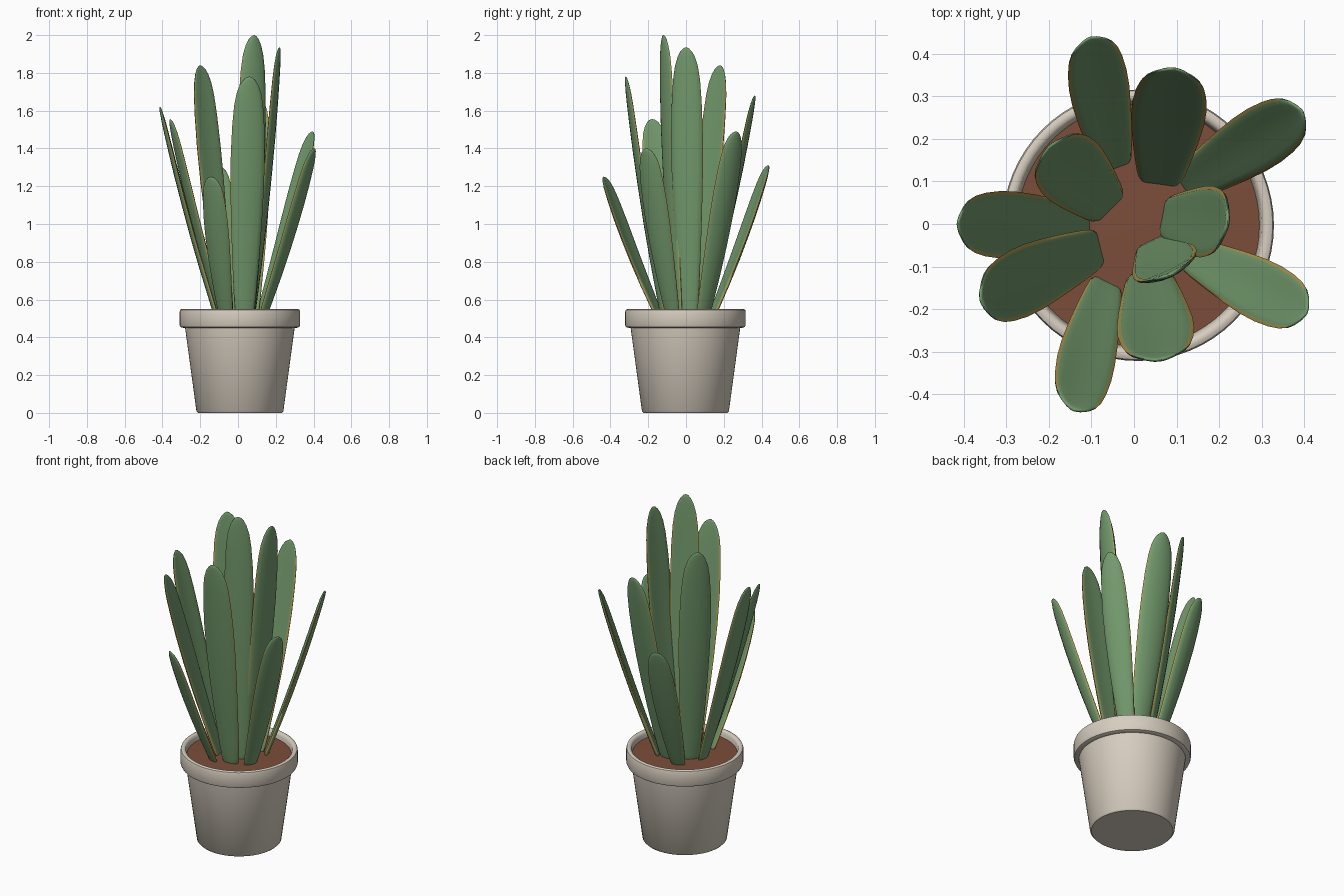
import bpy, bmesh, math
from mathutils import Vector

if "Cube" in bpy.data.objects:
    bpy.data.objects.remove(bpy.data.objects["Cube"])


def material(name, rgb):
    m = bpy.data.materials.new(name)
    m.diffuse_color = (*rgb, 1)
    m.use_nodes = True
    m.node_tree.nodes["Principled BSDF"].inputs["Base Color"].default_value = m.diffuse_color
    return m


POT = material("warm_grey_clay", (0.68, 0.615, 0.525))
SOIL = material("brown_soil", (0.20, 0.075, 0.042))
LEAF = material("leaf_green", (0.175, 0.33, 0.155))
EDGE = material("leaf_edge_ochre", (0.39, 0.31, 0.085))


def make(name, verts, faces, mats, angle=40, tags=None):
    me = bpy.data.meshes.new(name)
    me.from_pydata(verts, [], faces)
    for m in mats:
        me.materials.append(m)
    if tags:
        me.polygons.foreach_set("material_index", tags)
    bm = bmesh.new()
    bm.from_mesh(me)
    bmesh.ops.recalc_face_normals(bm, faces=bm.faces)
    bm.to_mesh(me)
    bm.free()
    ob = bpy.data.objects.new(name, me)
    bpy.context.collection.objects.link(ob)
    bpy.ops.object.select_all(action='DESELECT')
    ob.select_set(True)
    bpy.context.view_layer.objects.active = ob
    bpy.ops.object.shade_smooth_by_angle(angle=math.radians(angle))
    return ob


def lathe(name, profile, mat, n=64, cx=0.01, cy=-0.003):
    verts = [(cx + r * math.cos(2 * math.pi * k / n), cy + r * math.sin(2 * math.pi * k / n), z)
             for r, z in profile for k in range(n)]
    faces = [(i * n + k, i * n + (k + 1) % n, (i + 1) * n + (k + 1) % n, (i + 1) * n + k)
             for i in range(len(profile) - 1) for k in range(n)]
    faces.append(tuple(reversed(range(n))))
    last = (len(profile) - 1) * n
    faces.append(tuple(range(last, last + n)))
    return make(name, verts, faces, [mat])


# Pot with a thick rim, and the soil inside it
lathe("pot", [(0.222, 0), (0.230, 0.008), (0.290, 0.45), (0.305, 0.451), (0.315, 0.455),
              (0.319, 0.464), (0.319, 0.536), (0.316, 0.546), (0.308, 0.55), (0.298, 0.549),
              (0.291, 0.543), (0.288, 0.53), (0.280, 0.48)], POT)
lathe("soil", [(0.274, 0.48), (0.286, 0.511), (0.15, 0.514), (0.02, 0.515)], SOIL)

# Half width and half thickness along the leaf
SHAPE = [(0, .030, .009), (.015, .044, .011), (.04, .051, .012), (.1, .058, .012), (.25, .070, .013),
         (.4, .080, .013), (.55, .087, .012), (.68, .088, .012), (.8, .083, .011), (.88, .075, .010),
         (.93, .064, .009), (.965, .048, .007), (.985, .032, .006), (.996, .016, .004), (1, .003, .001)]


def leaf(name, base, tip, width, twist=0, n=16):
    b, e = Vector((*base, 0.495)), Vector(tip)
    ang = math.atan2(e.y - b.y, e.x - b.x) + math.radians(twist)
    along = (e - b).normalized()
    side = Vector((-math.sin(ang), math.cos(ang), 0))
    side = (side - along * side.dot(along)).normalized()
    normal = side.cross(along).normalized()  # points away from the plant
    verts, faces, tags = [], [], []
    for t, w, h in SHAPE:
        c = b.lerp(e, t) + normal * 0.012 * math.sin(math.pi * t)
        for k in range(n):
            a = 2 * math.pi * k / n
            u, s = math.cos(a), math.sin(a)
            if abs(u) > .9 and abs(u) < .99:
                u = math.copysign(.95 if s > 0 else .89, u)
            s = math.copysign(abs(s) ** .75, s) if abs(s) > 1e-6 else 0
            cup = 0.14 * w * u * u  # margins curl towards the centre
            verts.append(c + side * (w * width * u) + normal * (h * s - cup))
    for i in range(len(SHAPE) - 1):
        for k in range(n):
            faces.append((i * n + k, i * n + (k + 1) % n, (i + 1) * n + (k + 1) % n, (i + 1) * n + k))
            # ochre margin runs along both sides up to near the tip
            tags.append(1 if k in (0, n // 2 - 1, n // 2, n - 1) and SHAPE[i][0] < .92 else 0)
    faces += [tuple(reversed(range(n))), tuple(range(len(verts) - n, len(verts)))]
    make(name, verts, faces, [LEAF, EDGE], 80, tags + [0, 0])


# Leaves: base (x, y), tip (x, y, z), width factor, twist in degrees
LEAVES = [
    ((-.045, .135), (-.105, .437, 1.31), .82, 10), ((.06, .10), (.095, .365, 1.68), 1.0, 0),
    ((.12, .09), (.395, .265, 1.49), .84, 0), ((.075, .015), (.22, .0, 1.935), .97, -5),
    ((.05, -.045), (.085, -.12, 2.0), .93, 0), ((.13, -.07), (.405, -.21, 1.40), .82, 0),
    ((.035, -.12), (.06, -.32, 1.78), 1.03, 0), ((-.065, -.14), (-.143, -.437, 1.25), .80, -12),
    ((-.085, -.055), (-.36, -.18, 1.555), .92, -11), ((-.11, -.005), (-.414, .0, 1.62), .90, 0),
    ((-.06, .04), (-.20, .18, 1.84), 1.0, 0)]
for i, (base, tip, width, twist) in enumerate(LEAVES):
    leaf(f"leaf_{i + 1}", base, tip, width, twist)
